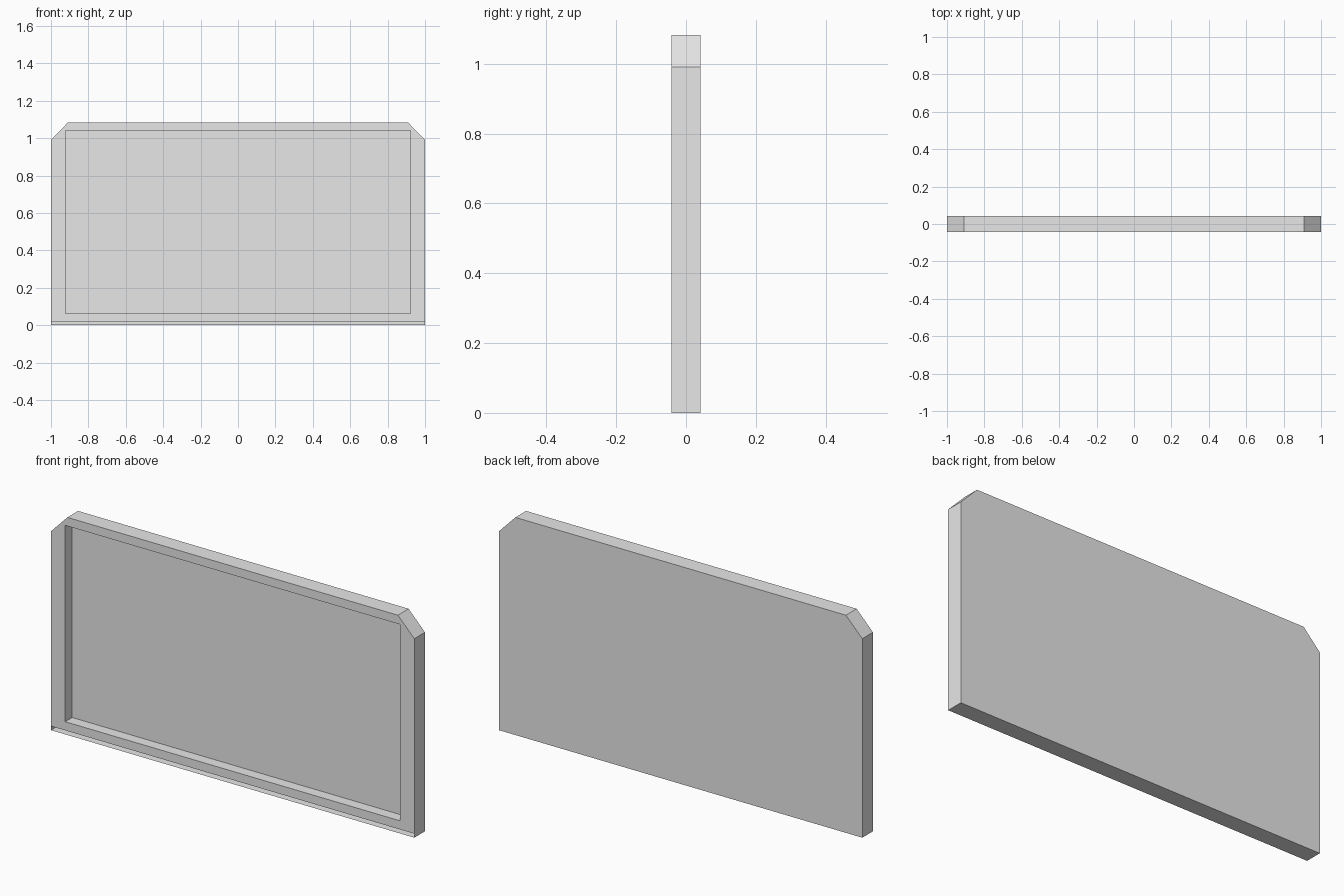
import bpy
import bmesh

cube = bpy.data.objects.get("Cube")
if cube:
    bpy.data.objects.remove(cube, do_unlink=True)

HALF_DEPTH = 0.042
POCKET_Y = -HALF_DEPTH + 0.055
SLOT_TOP = 0.02

grey = bpy.data.materials.new("light grey")
grey.use_nodes = True
grey.diffuse_color = (0.8, 0.8, 0.8, 1)
grey.node_tree.nodes["Principled BSDF"].inputs["Base Color"].default_value = grey.diffuse_color

# Outlines run anticlockwise from the lower left, as (x, z)
outline = [(-1, 0), (1, 0), (1, 0.99), (0.91, 1.083), (-0.91, 1.083), (-1, 0.99)]
opening = [(-0.922, 0.063), (0.922, 0.063), (0.922, 1.04), (-0.922, 1.04)]

bm = bmesh.new()


def ring(points, y):
    return [bm.verts.new((x, y, z)) for x, z in points]


back = ring(outline, HALF_DEPTH)
front = ring(outline, -HALF_DEPTH)
rim = ring(opening, -HALF_DEPTH)
pocket = ring(opening, POCKET_Y)
slot_left, slot_right = ring([(-1, SLOT_TOP), (1, SLOT_TOP)], -HALF_DEPTH)

# Back panel and outer edges; the sides also meet the slot corners
bm.faces.new(back)
for i in range(6):
    j = (i + 1) % 6
    face = [back[i], back[j], front[j], front[i]]
    if i == 1:
        face.insert(3, slot_right)
    elif i == 5:
        face.insert(3, slot_left)
    bm.faces.new(face)

# Front frame, leaving the thin slot along the bottom open
frame = [slot_left, slot_right] + front[2:]
bm.faces.new([frame[0], frame[1], rim[1], rim[0]])
bm.faces.new([frame[1], frame[2], rim[2], rim[1]])
bm.faces.new([frame[2], frame[3], rim[2]])
bm.faces.new([frame[3], frame[4], rim[3], rim[2]])
bm.faces.new([frame[4], frame[5], rim[3]])
bm.faces.new([frame[5], frame[0], rim[0], rim[3]])

# Recessed panel and its walls
bm.faces.new(pocket)
for i in range(4):
    j = (i + 1) % 4
    bm.faces.new([rim[i], rim[j], pocket[j], pocket[i]])

bmesh.ops.recalc_face_normals(bm, faces=bm.faces[:])
mesh = bpy.data.meshes.new("recessed_panel")
bm.to_mesh(mesh)
bm.free()
mesh.materials.append(grey)
panel = bpy.data.objects.new("recessed_panel", mesh)
bpy.context.collection.objects.link(panel)
